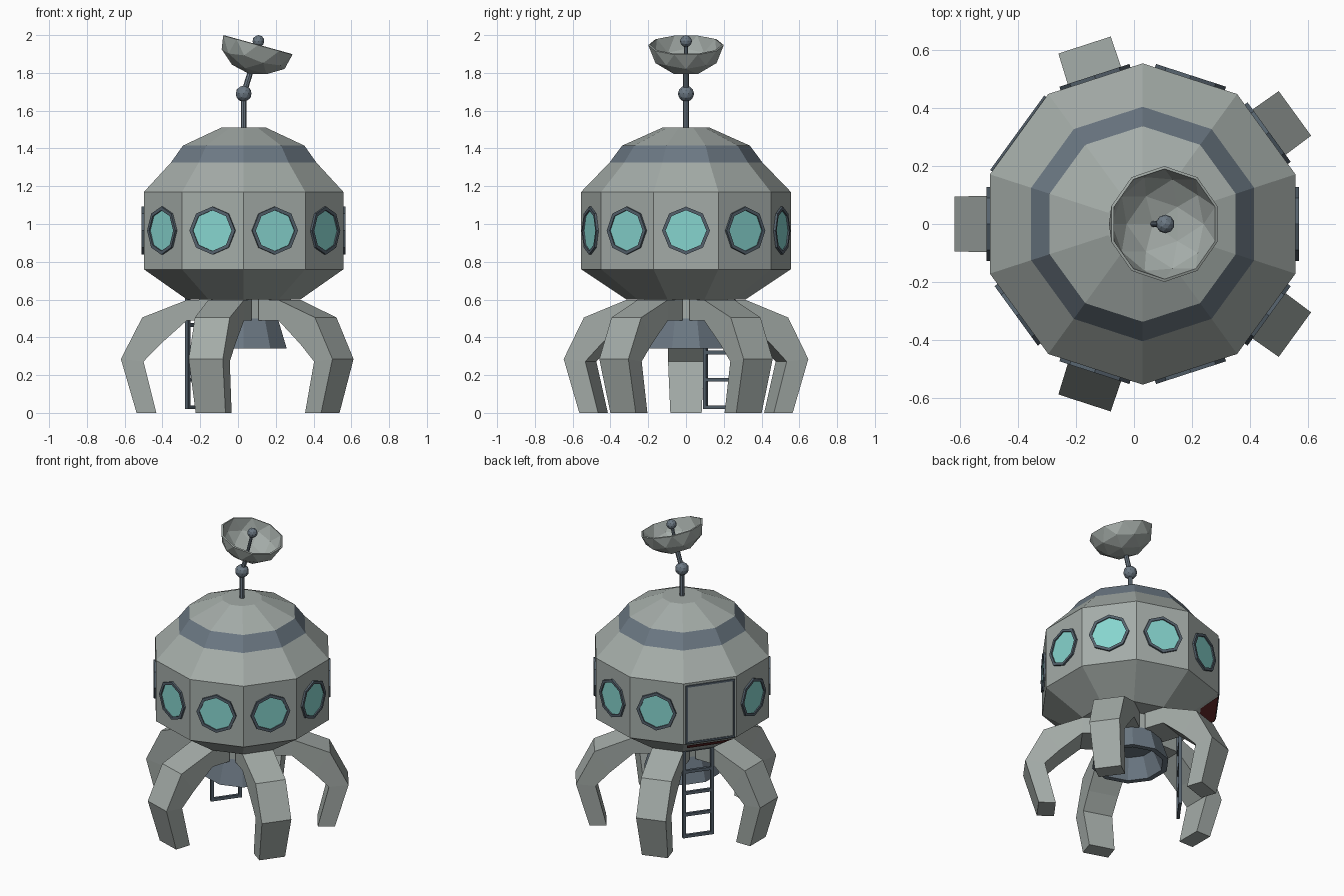
import bpy, bmesh
from math import radians, cos, sin, pi
from mathutils import Matrix, Vector

if "Cube" in bpy.data.objects:
    bpy.data.objects.remove(bpy.data.objects["Cube"])

CX = 0.03                       # x of the main axis
AXIS = Matrix.Translation((CX, 0, 0))
APO = 0.528                     # distance from axis to a wall face


def material(name, rgb):
    m = bpy.data.materials.new(name)
    m.diffuse_color = (*rgb, 1)
    m.use_nodes = True
    m.node_tree.nodes["Principled BSDF"].inputs["Base Color"].default_value = m.diffuse_color
    return m


BLUE = material("blue_grey", (0.15, 0.19, 0.23))
DARK = material("dark_trim", (0.09, 0.12, 0.15))
GLASS = material("teal_glass", (0.24, 0.66, 0.62))
RED = material("dark_red", (0.12, 0.02, 0.02))


def finish(name, bm, mats=(), matrix=None):
    if matrix is not None:
        bm.transform(matrix)
    bmesh.ops.recalc_face_normals(bm, faces=bm.faces[:])
    me = bpy.data.meshes.new(name)
    bm.to_mesh(me)
    bm.free()
    for m in mats:
        me.materials.append(m)
    ob = bpy.data.objects.new(name, me)
    bpy.context.collection.objects.link(ob)
    return ob


def lathe(name, profile, n, phase, matrix, mats=(), loop=False, band=None):
    """Spin a (radius, z) profile; loop closes it, otherwise the ends are capped."""
    bm = bmesh.new()
    rings = [[bm.verts.new((r * cos(phase + 2 * pi * i / n), r * sin(phase + 2 * pi * i / n), z))
              for i in range(n)] for r, z in profile]
    pairs = list(zip(rings, rings[1:])) + ([(rings[-1], rings[0])] if loop else [])
    for k, (a, b) in enumerate(pairs):
        for i in range(n):
            j = (i + 1) % n
            f = bm.faces.new((a[i], a[j], b[j], b[i]))
            f.material_index = int(k == band)
    if not loop:
        bm.faces.new(rings[0])
        bm.faces.new(rings[-1])
    return finish(name, bm, mats, matrix)


def boxes(name, items, matrix, mats=()):
    """Several boxes, each (centre, size), in one object."""
    bm = bmesh.new()
    for c, s in items:
        bmesh.ops.create_cube(bm, size=1, matrix=Matrix.Translation(c) @ Matrix.Diagonal((*s, 1)))
    return finish(name, bm, mats, matrix)


def wall(deg, dist, z):
    """Frame on the wall: local x sideways, y up, z outward."""
    a = radians(deg)
    m = Matrix(((-sin(a), 0, cos(a)), (cos(a), 0, sin(a)), (0, 1, 0))).to_4x4()
    m.translation = (CX + dist * cos(a), dist * sin(a), z)
    return m


def rod(name, a, b, r):
    a, b = Vector(a), Vector(b)
    m = Matrix.Translation(a) @ (b - a).to_track_quat('Z', 'Y').to_matrix().to_4x4()
    return lathe(name, [(r, 0), (r, (b - a).length)], 8, 0, m, [BLUE])


def ball(name, c, r):
    bm = bmesh.new()
    bmesh.ops.create_icosphere(bm, subdivisions=2, radius=r, matrix=Matrix.Translation(c))
    return finish(name, bm, [BLUE])


# hull with blue band
grey = material("hull_grey", (0.37, 0.41, 0.39))
lathe("hull", [(0.315, 0.6), (0.555, 0.76), (0.555, 1.17), (0.405, 1.325),
               (0.338, 1.415), (0.125, 1.51)], 10, pi / 2, AXIS, [grey, BLUE], band=3)

# windows on every wall but the door wall
for k in range(10):
    deg = 36 * k
    if deg == 144:
        continue
    m = wall(deg, APO, 0.965)
    lathe(f"window_frame_{k}", [(0.127, -0.01), (0.127, 0.012), (0.108, 0.012), (0.108, -0.01)],
          8, 0, m, [DARK], loop=True)
    lathe(f"window_glass_{k}", [(0.11, -0.01), (0.11, 0.004)], 8, 0, m, [GLASS])

# door, frame and red sill on the slope
m = wall(144, APO, 0.96)
boxes("door_panel", [((0, 0, 0), (0.30, 0.37, 0.006))], m, [grey])
boxes("door_frame", [((s * 0.153, 0, 0), (0.012, 0.39, 0.016)) for s in (-1, 1)]
      + [((0, s * 0.19, 0), (0.3, 0.012, 0.016)) for s in (-1, 1)], m, [DARK])
bm = bmesh.new()
bm.faces.new([bm.verts.new(v) for v in ((-0.15, -0.005, -0.004), (0.15, -0.005, -0.004),
                                        (0.115, -0.075, -0.11), (-0.115, -0.075, -0.11))])
finish("door_sill", bm, [RED], wall(144, APO + 0.006, 0.757))

# ladder
boxes("ladder", [((s * 0.09, 0.315, 0), (0.02, 0.59, 0.02)) for s in (-1, 1)]
      + [((0, 0.03 + 0.145 * i, 0), (0.17, 0.02, 0.018)) for i in range(5)],
      wall(144, 0.30, 0), [DARK])

# hub and hollow nozzle
lathe("hub", [(0.19, 0.49), (0.19, 0.61)], 10, pi / 2, AXIS, [grey])
lathe("nozzle", [(0.19, 0.5), (0.24, 0.34), (0.205, 0.34), (0.15, 0.47)], 10, pi / 2, AXIS, [BLUE])

# legs: cross-sections (outer r, z), (inner r, z), half width
SECTIONS = [((0.26, 0.6), (0.26, 0.49), 0.1), ((0.30, 0.598), (0.30, 0.49), 0.1),
            ((0.537, 0.505), (0.44, 0.365), 0.097), ((0.65, 0.285), (0.53, 0.272), 0.095),
            ((0.567, 0), (0.462, 0), 0.083)]
SECTIONS[0] = ((0.17, 0.6), (0.17, 0.49), 0.1)
for k in range(5):
    bm = bmesh.new()
    rings = [[bm.verts.new(v) for v in ((-w, o[1], o[0]), (w, o[1], o[0]), (w, i[1], i[0]), (-w, i[1], i[0]))]
             for o, i, w in SECTIONS]
    for a, b in zip(rings, rings[1:]):
        for i in range(4):
            j = (i + 1) % 4
            bm.faces.new((a[i], a[j], b[j], b[i]))
    bm.faces.new(rings[0])
    bm.faces.new(rings[-1])
    finish(f"leg_{k}", bm, [grey], wall(36 + 72 * k, 0, 0))

# antenna mast and joint
tilt = Matrix.Translation((0.105, 0, 1.947)) @ Matrix.Rotation(radians(15.4), 4, 'Y')
rod("mast", (CX, 0, 1.5), (CX, 0, 1.69), 0.015)
ball("mast_joint", (CX, 0, 1.69), 0.043)
rod("dish_arm", (CX, 0, 1.69), tilt @ Vector((0, 0, -0.15)), 0.015)

# faceted dish: lower half of an icosphere, given thickness
bm = bmesh.new()
bmesh.ops.create_icosphere(bm, subdivisions=2, radius=1)
bmesh.ops.delete(bm, geom=[v for v in bm.verts if v.co.z > 0.01], context='VERTS')
dish = finish("dish", bm, [grey], tilt @ Matrix.Diagonal((0.2, 0.2, 0.16, 1)))
mod = dish.modifiers.new("thickness", 'SOLIDIFY')
mod.thickness = 0.01
mod.offset = -1

# receiver
rod("receiver_rod", tilt @ Vector((0, 0, -0.15)), (0.108, 0, 1.968), 0.01)
ball("receiver", (0.108, 0, 1.968), 0.032)
